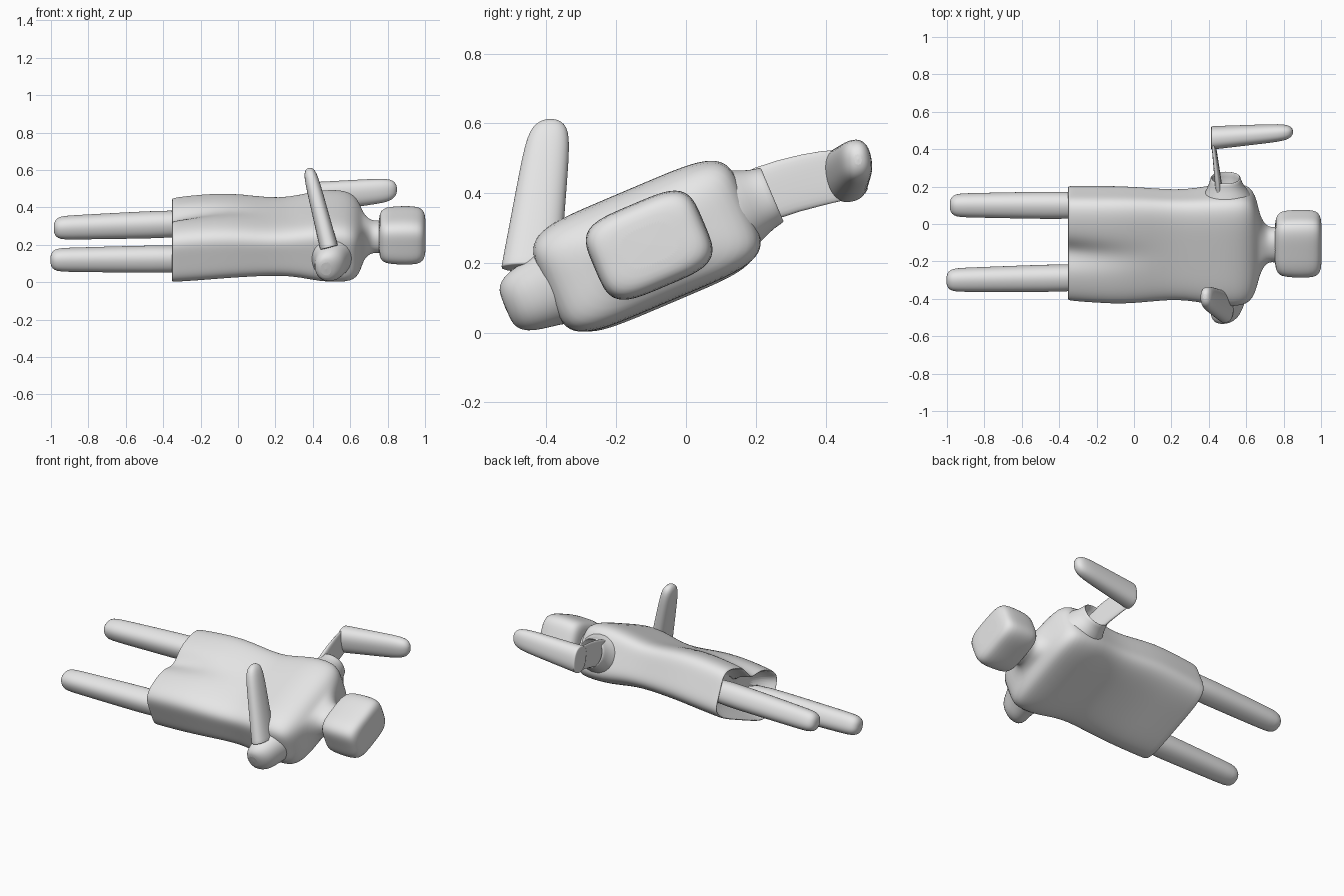
import bpy, bmesh, math
from mathutils import Vector as V

grey = bpy.data.materials.new("plain_grey")
grey.diffuse_color = (0.8, 0.8, 0.8, 1)

# Body frame: the figure lies along x and is rolled about its length
ROLL = math.radians(23)
X = V((1, 0, 0))
U = V((0, math.cos(ROLL), math.sin(ROLL)))    # across the shoulders
W = V((0, -math.sin(ROLL), math.cos(ROLL)))   # back to chest
C = V((0, -0.11, 0.257))


def ring(c, a, b, e=2.0, n=32):
    """Superellipse ring around c with half axes a and b, evenly spread."""
    pts = []
    for i in range(n):
        t = 2 * math.pi * i / n
        k, s = math.cos(t), math.sin(t)
        r = (abs(k) ** e + abs(s) ** e) ** (-1 / e)
        pts.append(V(c) + a * (r * k) + b * (r * s))
    return pts


def loft(name, rings):
    """Skin a row of rings, cap both ends and smooth."""
    bm = bmesh.new()
    rows = [[bm.verts.new(p) for p in r] for r in rings]
    n = len(rows[0])
    for r, s in zip(rows, rows[1:]):
        for i in range(n):
            j = (i + 1) % n
            bm.faces.new((r[i], r[j], s[j], s[i]))
    bm.faces.new(rows[0][::-1])
    bm.faces.new(rows[-1])
    bmesh.ops.recalc_face_normals(bm, faces=bm.faces)
    me = bpy.data.meshes.new(name)
    bm.to_mesh(me)
    bm.free()
    me.materials.append(grey)
    for f in me.polygons:
        f.use_smooth = len(f.vertices) == 4
    ob = bpy.data.objects.new(name, me)
    bpy.context.collection.objects.link(ob)
    m = ob.modifiers.new("smooth", "SUBSURF")
    m.levels = m.render_levels = 1
    return ob


def body_loft(name, stations, du=0.0):
    """Stations along x: (x, half width, half depth, depth offset, exponent)."""
    rows = []
    for x, hw, hd, dv, e in stations:
        r = ring(C + X * x + W * dv + U * du, U * hw, W * hd, e, 64)
        fade = max(0, min(1, (0.05 - x) / 0.4))
        for p in r:                              # fold between the legs
            q = p - C
            if q.dot(W) > dv:
                p -= W * (0.045 * fade * math.exp(-(q.dot(U) / 0.07) ** 2))
        rows.append(r)
    return loft(name, rows)


# Robe, hollow at the hem, running into the neck
body_loft("robe", [
    (-0.22, 0.24, 0.10, -0.015, 4), (-0.33, 0.283, 0.138, -0.02, 5),
    (-0.352, 0.288, 0.145, -0.02, 5), (-0.354, 0.296, 0.153, -0.02, 5),
    (-0.33, 0.299, 0.156, -0.016, 5), (-0.2, 0.304, 0.158, -0.004, 5),
    (-0.05, 0.308, 0.154, 0.008, 5), (0.1, 0.297, 0.142, 0.003, 5),
    (0.22, 0.288, 0.137, 0.0, 5), (0.33, 0.295, 0.15, 0.004, 5),
    (0.44, 0.312, 0.17, 0.005, 5.5), (0.54, 0.315, 0.172, 0.005, 5.5),
    (0.60, 0.308, 0.162, 0, 5.5), (0.635, 0.28, 0.145, -0.006, 5),
    (0.657, 0.23, 0.12, -0.008, 4), (0.672, 0.16, 0.10, 0, 3),
    (0.695, 0.115, 0.09, 0, 2.5), (0.72, 0.093, 0.082, 0, 2.3),
    (0.75, 0.093, 0.082, 0, 2.3), (0.78, 0.10, 0.085, 0, 2.3)])

# Head
body_loft("head", [
    (0.752, 0.10, 0.07, 0.005, 3), (0.759, 0.135, 0.10, 0.005, 3.5),
    (0.775, 0.157, 0.116, 0.005, 4), (0.81, 0.167, 0.124, 0.005, 4.2),
    (0.90, 0.171, 0.128, 0.005, 4.2), (0.96, 0.168, 0.124, 0.005, 4.2),
    (0.987, 0.156, 0.112, 0.005, 4), (1.0, 0.13, 0.091, 0.005, 3.5),
    (1.003, 0.09, 0.06, 0.005, 3)], 0.007)

# Legs
for name, y0, y1, z0, z1, end in (
        ("left_leg", 0.10, 0.10, 0.325, 0.303, -0.985),
        ("right_leg", -0.288, -0.30, 0.138, 0.133, -1.003)):
    rows = []
    for x, r in ((-0.20, 0.06), (-0.35, 0.073), (-0.6, 0.069), (-0.85, 0.064),
                 (end + 0.05, 0.062), (end + 0.02, 0.053),
                 (end + 0.005, 0.036), (end, 0.018)):
        t = (-0.35 - x) / 0.65
        c = (x, y0 + (y1 - y0) * t, z0 + (z1 - z0) * t)
        rows.append(ring(c, U * r, W * r, 2.4, 24))
    loft(name, rows)


# Sleeves: left one is an open cuff, right one is filled by the bent arm
def sleeve(name, side, rows):
    loft(name, [ring(C + X * x + U * side * u, X * rx, W * rw, 2.2)
                for x, u, rx, rw in rows])


sleeve("left_sleeve", 1, [
    (0.50, 0.22, 0.15, 0.13), (0.50, 0.28, 0.13, 0.122), (0.495, 0.32, 0.105, 0.105),
    (0.49, 0.355, 0.087, 0.09), (0.49, 0.388, 0.081, 0.086), (0.49, 0.39, 0.073, 0.079),
    (0.49, 0.38, 0.07, 0.077), (0.49, 0.26, 0.07, 0.075)])
sleeve("right_sleeve", -1, [
    (0.50, 0.22, 0.14, 0.125), (0.50, 0.28, 0.115, 0.115), (0.50, 0.32, 0.097, 0.104),
    (0.495, 0.37, 0.085, 0.097), (0.485, 0.41, 0.076, 0.086), (0.475, 0.435, 0.052, 0.066),
    (0.47, 0.443, 0.03, 0.04)])

# Left upper arm, a thin flat link from the cuff to the elbow
loft("left_upper_arm", [
    ring(c, X * t, W * h, 4, 16) for c, t, h in (
        ((0.462, 0.12, 0.36), 0.022, 0.08), ((0.45, 0.22, 0.415), 0.018, 0.08),
        ((0.432, 0.37, 0.455), 0.012, 0.08), ((0.42, 0.47, 0.472), 0.009, 0.075),
        ((0.418, 0.51, 0.475), 0.007, 0.06))])


# Forearms: flat cut at the elbow, rounded at the hand
def forearm(name, start, end, a0, b0, a1, b1, e):
    s, d = V(start), V(end) - V(start)
    rows = []
    for t, k in ((0, 0.9), (0.004, 1), (0.02, 1), (0.25, 1), (0.5, 1), (0.75, 1),
                 (0.88, 0.94), (0.95, 0.78), (0.985, 0.5), (1.0, 0.22)):
        rows.append(ring(s + d * t, a0.lerp(a1, t) * k, b0.lerp(b1, t) * k, e))
    loft(name, rows)


forearm("right_forearm", (0.487, -0.445, 0.198), (0.378, -0.388, 0.625),
        V((0.047, 0, 0.012)), V((0, 0.085, 0)),
        V((0.036, 0, 0.009)), V((0, 0.061, 0)), 2.4)
forearm("left_forearm", (0.412, 0.46, 0.468), (0.85, 0.493, 0.51),
        V((0, 0.06, 0.012)), V((0, -0.015, 0.08)),
        V((0, 0.043, 0.01)), V((0, -0.01, 0.062)), 2.4)

# Rest the figure on the ground
meshes = [o for o in bpy.context.collection.objects if o.type == "MESH"]
low = min(v.co.z for o in meshes for v in o.data.vertices)
for o in meshes:
    o.location.z -= low
